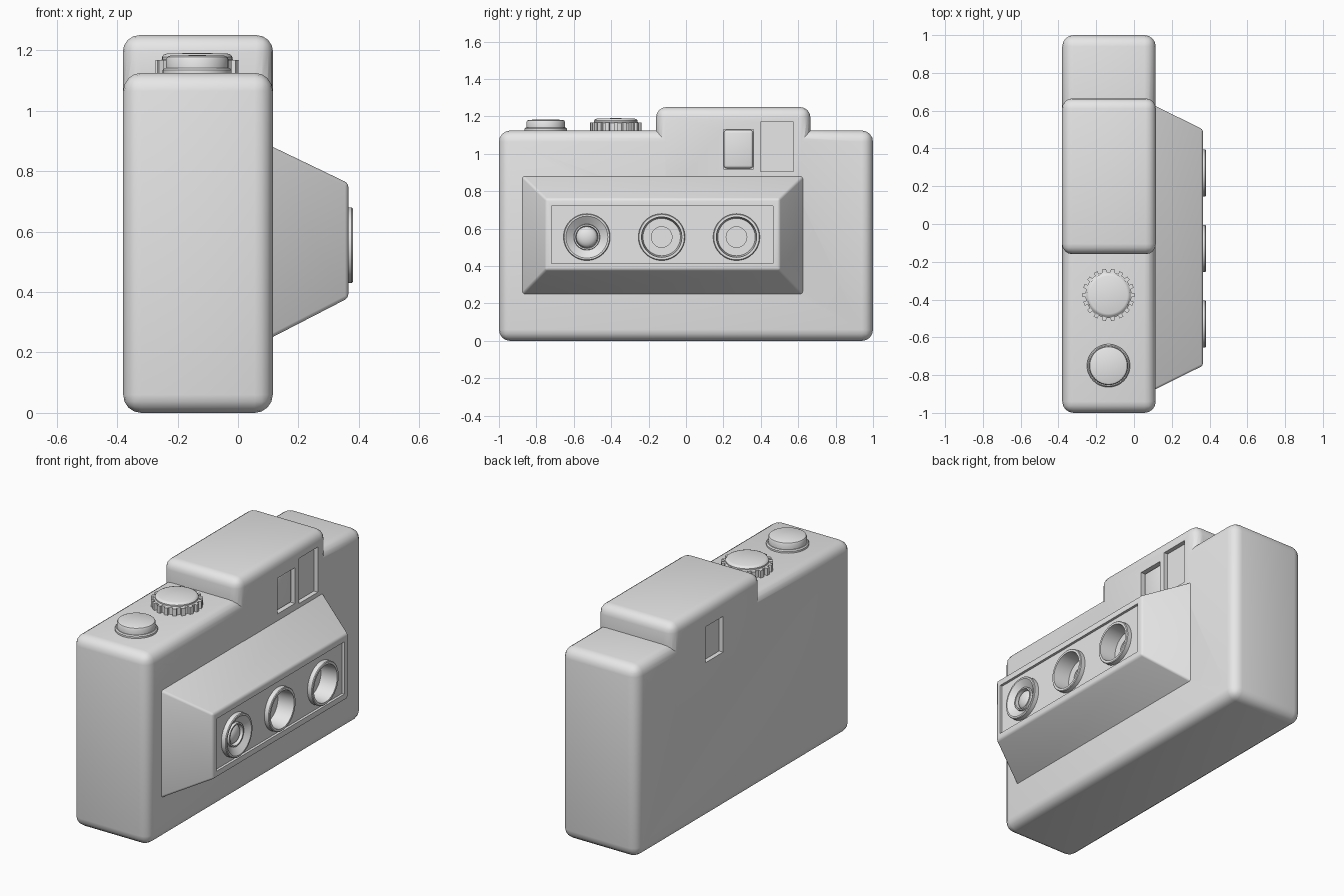
import bpy, bmesh, math
from mathutils import Matrix, Vector

if "Cube" in bpy.data.objects:
    bpy.data.objects.remove(bpy.data.objects["Cube"])

grey = bpy.data.materials.new("plain grey")
grey.diffuse_color = (0.8, 0.8, 0.8, 1)
grey.use_nodes = True
grey.node_tree.nodes["Principled BSDF"].inputs["Base Color"].default_value = grey.diffuse_color


def make(name, bm):
    bmesh.ops.recalc_face_normals(bm, faces=bm.faces[:])
    me = bpy.data.meshes.new(name)
    bm.to_mesh(me)
    bm.free()
    me.materials.append(grey)
    ob = bpy.data.objects.new(name, me)
    bpy.context.collection.objects.link(ob)
    return ob


def box(name, lo, hi, bevel=0, segs=4):
    lo, hi = Vector(lo), Vector(hi)
    bm = bmesh.new()
    bmesh.ops.create_cube(bm, size=1)
    for v in bm.verts:
        v.co = Vector((lo[i] + (v.co[i] + 0.5) * (hi[i] - lo[i]) for i in range(3)))
    if bevel:
        bmesh.ops.bevel(bm, geom=bm.edges[:], offset=bevel, segments=segs,
                        profile=0.5, affect='EDGES')
    return make(name, bm)


def lathe(name, profile, loc, along_x=False, steps=48):
    """Spin (radius, height) points round z, or round x."""
    bm = bmesh.new()
    vs = [bm.verts.new((r, 0, h)) for r, h in profile]
    es = [bm.edges.new(p) for p in zip(vs, vs[1:])]
    bmesh.ops.spin(bm, geom=vs + es, cent=(0, 0, 0), axis=(0, 0, 1),
                   angle=math.tau, steps=steps)
    bmesh.ops.remove_doubles(bm, verts=bm.verts[:], dist=1e-5)
    m = Matrix.Translation(loc)
    if along_x:
        m = m @ Matrix.Rotation(math.pi / 2, 4, 'Y')
    bm.transform(m)
    return make(name, bm)


def boolean(ob, other, op='DIFFERENCE'):
    mod = ob.modifiers.new("cut", 'BOOLEAN')
    mod.object, mod.operation, mod.solver = other, op, 'EXACT'
    bpy.context.view_layer.objects.active = ob
    bpy.ops.object.modifier_apply(modifier=mod.name)
    bpy.data.objects.remove(other)


# Body with raised viewfinder hump
body = box("body", (-0.38, -1, 0), (0.115, 1, 1.125), 0.06)
boolean(body, box("hump", (-0.381, -0.16, 0.7), (0.116, 0.665, 1.25), 0.055), 'UNION')

# Front windows and rear eyepiece
boolean(body, box("cutter", (0.08, 0.2, 0.92), (0.2, 0.362, 1.13)))
boolean(body, box("cutter", (0.09, 0.398, 0.905), (0.2, 0.575, 1.17)))
boolean(body, box("cutter", (-0.5, 0.2, 0.92), (-0.355, 0.362, 1.13)))
box("viewfinder_glass", (0.06, 0.203, 0.923), (0.1, 0.359, 1.127), 0.015, 3)

# Tapered lens housing
bm = bmesh.new()
rings = []
for x, y0, y1, z0, z1 in ((0.08, -0.892, 0.642, 0.233, 0.897),
                          (0.365, -0.75, 0.5, 0.38, 0.76)):
    rings.append([bm.verts.new(c) for c in
                  ((x, y0, z0), (x, y1, z0), (x, y1, z1), (x, y0, z1))])
for r in rings:
    bm.faces.new(r)
for i in range(4):
    j = (i + 1) % 4
    bm.faces.new((rings[0][i], rings[0][j], rings[1][j], rings[1][i]))
bmesh.ops.bevel(bm, geom=[e for e in bm.edges if max(v.co.x for v in e.verts) > 0.2],
                offset=0.012, segments=3, profile=0.5, affect='EDGES')
housing = make("lens_housing", bm)
boolean(housing, box("cutter", (0.35, -0.72, 0.415), (0.5, 0.465, 0.722)))

# Three lenses: one domed, two deep wells
lens_z = 0.555
back = [(0, 0.21), (0.117, 0.21), (0.117, 0.34), (0.125, 0.34),
        (0.125, 0.376), (0.121, 0.38)]
dome = [(0.056 * math.cos(a), 0.335 + 0.03 * math.sin(a))
        for a in (i * math.pi / 12 for i in range(6))] + [(0, 0.365)]
well = [(0.108, 0.38), (0.1, 0.28), (0.055, 0.28), (0.055, 0.25), (0, 0.25)]
dish = [(0.112, 0.38), (0.07, 0.35), (0.068, 0.362), (0.06, 0.362), (0.057, 0.325)]
for y, name, inner in ((-0.53, "domed_lens", dish + dome),
                       (-0.13, "middle_lens", well), (0.27, "right_lens", well)):
    boolean(housing, lathe("cutter", [(0, 0.2), (0.12, 0.2), (0.12, 0.5), (0, 0.5)],
                           (0, y, lens_z), True))
    lathe(name, back + inner, (0, y, lens_z), True)

# Shutter button
lathe("shutter_button", [(0, 1.1), (0.114, 1.1), (0.114, 1.135), (0.108, 1.141),
                         (0.103, 1.141), (0.103, 1.17), (0.099, 1.178),
                         (0.09, 1.182), (0, 1.184)], (-0.135, -0.75, 0))

# Winding dial with grip teeth
dial = (-0.135, -0.375, 0)
lathe("winding_dial", [(0, 1.1), (0.122, 1.1), (0.122, 1.166), (0.116, 1.17),
                       (0.116, 1.178), (0.111, 1.185), (0.1, 1.189), (0, 1.191)], dial)
bm = bmesh.new()
for i in range(18):
    m = (Matrix.Translation(dial) @ Matrix.Rotation(math.tau * i / 18, 4, 'Z')
         @ Matrix.Translation((0.125, 0, 1.144)) @ Matrix.Diagonal((0.026, 0.022, 0.046, 1)))
    bmesh.ops.create_cube(bm, size=1, matrix=m)
make("dial_teeth", bm)

# Smooth curved parts, keep crisp edges
bpy.ops.object.select_all(action='SELECT')
bpy.context.view_layer.objects.active = body
bpy.ops.object.shade_smooth_by_angle(angle=math.radians(35))
